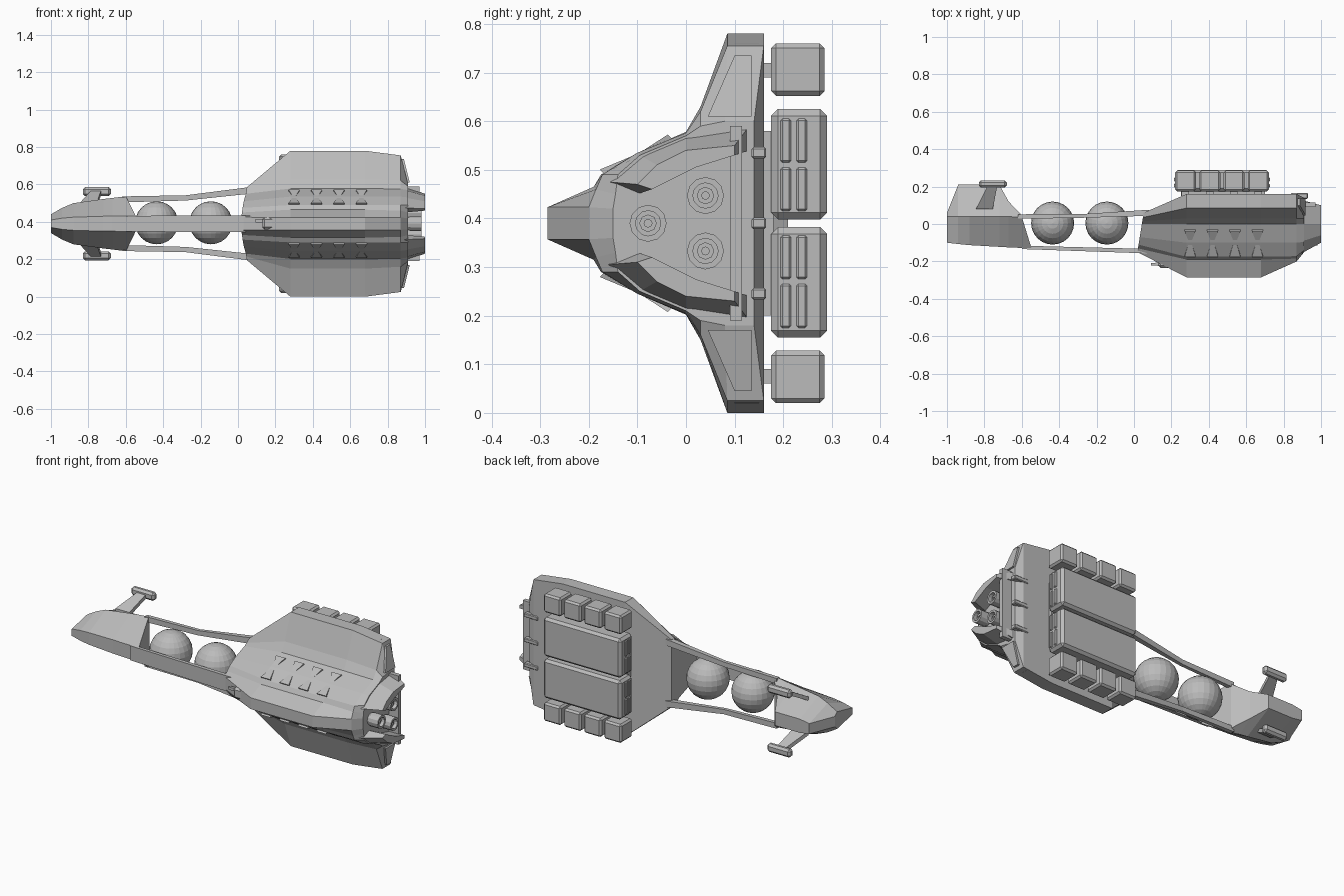
import bpy, bmesh, math
from mathutils import Vector, Matrix

if "Cube" in bpy.data.objects:
    bpy.data.objects.remove(bpy.data.objects["Cube"])
C = 0.39  # height of the symmetry plane


def material(name, v):
    m = bpy.data.materials.new(name)
    m.use_nodes = True
    m.diffuse_color = (v, v, v, 1)
    m.node_tree.nodes["Principled BSDF"].inputs["Base Color"].default_value = (v, v, v, 1)
    return m


grey = material("hull grey", 0.5)


def finish(name, bm):
    bmesh.ops.recalc_face_normals(bm, faces=bm.faces)
    me = bpy.data.meshes.new(name)
    bm.to_mesh(me)
    bm.free()
    me.materials.append(grey)
    ob = bpy.data.objects.new(name, me)
    bpy.context.collection.objects.link(ob)
    return ob


def loft(name, rings):
    """Skin equal rings of points and cap both ends."""
    bm = bmesh.new()
    vs = [[bm.verts.new(p) for p in r] for r in rings]
    n = len(vs[0])
    for a, b in zip(vs, vs[1:]):
        for i in range(n):
            j = (i + 1) % n
            bm.faces.new((a[i], a[j], b[j], b[i]))
    bm.faces.new(vs[0])
    bm.faces.new(vs[-1])
    return finish(name, bm)


def mirrored(x, half, slant=0):
    """Full cross-section from (y, half width) points."""
    pts = [(y, C + w) for y, w in half] + [(y, C - w) for y, w in reversed(half)]
    return [(x + slant * y, y, z) for y, z in pts]


def box(name, lo, hi, bevel=0.0):
    lo, hi = Vector(lo), Vector(hi)
    bm = bmesh.new()
    bmesh.ops.create_cube(bm, size=1, matrix=Matrix.Translation((lo + hi) / 2)
                          @ Matrix.Diagonal((*[abs(v) for v in hi - lo], 1)))
    if bevel:
        bmesh.ops.bevel(bm, geom=bm.edges[:], offset=bevel, segments=1, affect='EDGES')
    return finish(name, bm)


def beam(name, a, b, wa, wb):
    """Tapered bar between two points; widths are (x, z) or (y, z) half sizes."""
    along_x = abs(b[0] - a[0]) > abs(b[1] - a[1])
    rings = []
    for p, w in ((a, wa), (b, wb)):
        u = Vector((0, w[0], 0) if along_x else (w[0], 0, 0))
        v = Vector((0, 0, w[1]))
        rings.append([Vector(p) + s * u + t * v for s, t in ((1, 1), (-1, 1), (-1, -1), (1, -1))])
    return loft(name, rings)


def tube(name, x0, x1, y, z, radius, inner, sides=12):
    """Hollow nozzle along x."""
    def ring(x, r):
        return [(x, y + r * math.cos(2 * math.pi * i / sides),
                 z + r * math.sin(2 * math.pi * i / sides)) for i in range(sides)]
    return loft(name, [ring(x0, radius * 0.8), ring(x0 + 0.02, radius), ring(x1, radius),
                       ring(x1, inner), ring(x0 + 0.03, inner)])


# Main hull
mid = [(-.285, .033), (-.19, .075), (-.175, .1), (-.1, .145), (0, .188), (.03, .24), (.085, .39), (.16, .39)]
front = [(-.15, .035), (-.13, .06), (-.11, .085), (-.07, .12), (.0, .16), (.015, .175), (.035, .195), (.06, .195)]
aft = [(-.2, .033), (-.185, .07), (-.172, .1), (-.1, .145), (0, .186), (.03, .23), (.085, .365), (.16, .365)]
stern = [(-.15, .03), (-.145, .06), (-.14, .1), (-.095, .14), (0, .18), (.03, .2), (.08, .21), (.14, .21)]
loft("main_hull", [mirrored(.042, front, .16), mirrored(.28, mid), mirrored(.68, mid),
                   mirrored(.87, aft), mirrored(.91, stern)])

# Stern cowls around the engines
for s, side in ((1, "upper"), (-1, "lower")):
    big = [(-.16, .085), (-.095, .14), (0, .18), (.13, .2), (.13, .15), (.02, .12), (-.1, .06)]
    small = [(-.1, .08), (-.06, .12), (0, .15), (.1, .16), (.1, .14), (.02, .115), (-.07, .07)]
    loft(side + "_stern_cowl", [[(x, y, C + s * w) for y, w in pts]
                                for x, pts in ((.89, big), (1, small))])
    # Framed panel on the back of the wing
    panel = [(.045, .22), (.1, .345), (.135, .345), (.135, .22)]
    loft(side + "_wing_panel", [[(x + (.365 - w) * .25, y, C + s * w) for y, w in panel]
                                for x in (.87, .882)])
    # Raised strip along the wing edge
    strip = [(.3, .1), (.3, .15), (.84, .15), (.84, .1)]
    loft(side + "_wing_strip", [[(x, y, C + s * (w - max(0, x - .68) * .13)) for x, y in strip]
                                for w in (.385, .394 - .004)])

# Stern frame, engines and clamps
box("stern_floor", (.88, .09, C - .2), (.97, .115, C + .2))
for i, (y, z) in enumerate(((-.078, C), (.04, C + .057), (.04, C - .057))):
    tube(f"engine_{i}", .9, .98, y, z, .038, .026)
    tube(f"engine_core_{i}", .9, .965, y, z, .018, .008, 8)
for i, w in enumerate((-.145, 0, .145)):
    box(f"clamp_{i}", (.84, .135, C + w - .012), (.93, .165, C + w + .012), .004)

# Ventilation wedges on the sloping flanks
for s in (1, -1):
    for i in range(4):
        x = .3 + .12 * i
        def spot(dx, y, lift):
            w = .1 + (y + .175) * .09 / .175
            return (x + dx, y - lift * .9, C + s * (w + lift))
        for k, (y0, y1) in enumerate(((-.03, -.09), (-.17, -.1))):
            loft(f"vent_{s}_{i}_{k}", [
                [spot(-.03, y0, -.01), spot(.03, y0, -.01), spot(.03, y0, .008), spot(-.03, y0, .008)],
                [spot(-.008, y1, -.01), spot(.008, y1, -.01), spot(.008, y1, .003), spot(-.008, y1, .003)]])

# Forward gun on the keel
box("gun_mount", (.13, -.235, C - .03), (.24, -.18, C + .035), .012)
beam("gun_barrel", (.09, -.215, C + .015), (.18, -.215, C + .015), (.007, .007), (.01, .01))

# Head section
head = [(-1, -.1, .02, .04, .05, .06, .03), (-.94, -.107, .03, .04, .085, .21, .03),
        (-.88, -.113, .035, .04, .11, .21, .04), (-.72, -.122, .04, .04, .132, .21, .04),
        (-.67, -.125, .04, .04, .138, .12, .08)]
rings = [mirrored(x, [(a, b), (c, d), (e, f)]) for x, a, b, c, d, e, f in head]
rings.append(mirrored(-.588, [(-.13, .042), (.035, .147), (.05, .13)], -.31))
loft("head", rings)

# Side pods on struts
for s, side in ((1, "upper"), (-1, "lower")):
    z = C + s * .172
    beam(side + "_pod_strut", (-.8, .08, C + s * .1), (-.755, .21, z), (.045, .012), (.025, .012))
    box(side + "_pod", (-.83, .195, z - .024), (-.68, .233, z + .024), .012)
    # Open bay side rails
    beam(side + "_rail_front", (-.62, .04, C + s * .13), (-.28, .043, C + s * .138), (.012, .016), (.01, .014))
    beam(side + "_rail_rear", (-.28, .043, C + s * .138), (.08, .06, C + s * .18), (.01, .014), (.016, .018))
beam("keel_rail", (-.6, -.125, C), (.07, -.145, C), (.009, .042), (.012, .045))

# Spherical tanks
for i, x in enumerate((-.435, -.145)):
    bm = bmesh.new()
    bmesh.ops.create_uvsphere(bm, u_segments=24, v_segments=12, radius=.115,
                              matrix=Matrix.Translation((x, .005, C + .005)))
    finish(f"tank_{i}", bm)

# Cargo containers on the flat side
box("cargo_base", (.25, .15, C - .19), (.7, .18, C + .19))
for s, side in ((1, "upper"), (-1, "lower")):
    box(side + "_container", (.22, .175, C + s * .008), (.72, .29, C + s * .235), .014)
    for i in range(2):
        for j in range(2):
            z = C + s * (.07 + .1 * j)
            y = .205 + .033 * i
            for name, x in (("rear", .72), ("front", .22)):
                box(f"{side}_{name}_slot_{i}{j}", (x - .006, y - .011, z - .045),
                    (x + .006, y + .011, z + .045), .004)
    for i in range(4):
        x = .22 + .1295 * i
        box(f"{side}_crate_{i}", (x, .175, C + s * .262), (x + .112, .285, C + s * .37), .01)
        box(f"{side}_crate_mount_{i}", (x + .035, .15, C + s * .3), (x + .075, .18, C + s * .33))
